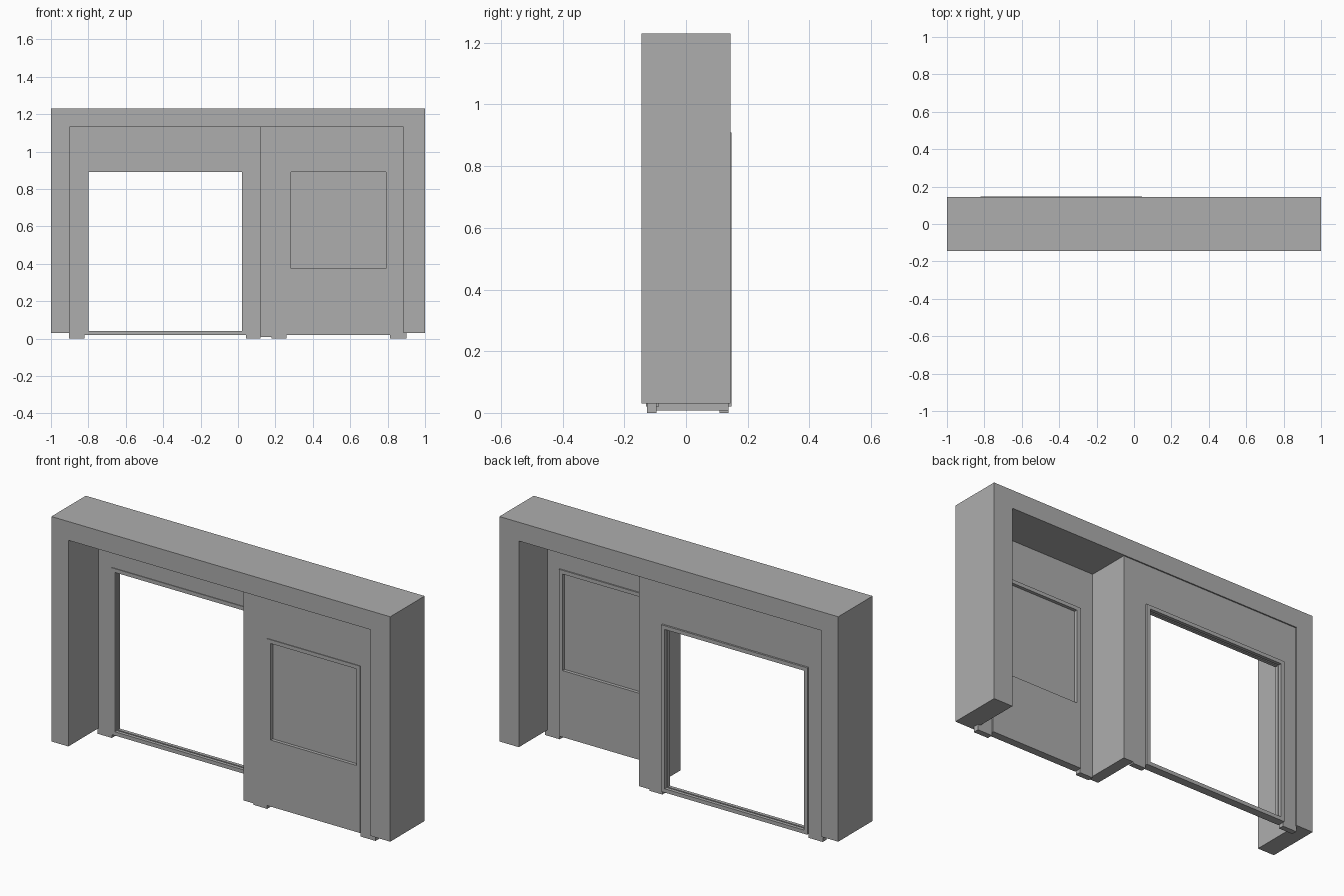
import bpy
import bmesh

default = bpy.data.objects.get("Cube")
if default:
    bpy.data.objects.remove(default, do_unlink=True)

# One plain grey for everything
GREY = (0.42, 0.42, 0.42, 1)
grey = bpy.data.materials.new("plain grey")
grey.use_nodes = True
grey.diffuse_color = GREY
grey.node_tree.nodes["Principled BSDF"].inputs["Base Color"].default_value = GREY


def extrude_outline(name, loops, y0, y1):
    """Solid from an (x, z) outline; a second loop of equal length makes a ring."""
    bm = bmesh.new()
    rows = [[[bm.verts.new((x, y, z)) for x, z in loop] for loop in loops] for y in (y0, y1)]
    n = len(loops[0])
    for i in range(n):
        j = (i + 1) % n
        for k in range(len(loops)):
            bm.faces.new((rows[0][k][i], rows[0][k][j], rows[1][k][j], rows[1][k][i]))
        if len(loops) == 2:
            for (outer, inner) in rows:
                bm.faces.new((outer[i], outer[j], inner[j], inner[i]))
    if len(loops) == 1:
        for row in rows:
            bm.faces.new(row[0])
    bmesh.ops.recalc_face_normals(bm, faces=bm.faces)
    mesh = bpy.data.meshes.new(name)
    bm.to_mesh(mesh)
    bm.free()
    mesh.materials.append(grey)
    obj = bpy.data.objects.new(name, mesh)
    bpy.context.collection.objects.link(obj)
    return obj


def rect(x0, x1, z0, z1):
    return [(x0, z0), (x1, z0), (x1, z1), (x0, z1)]


def arch(x0, x1, z0, z1, in0, in1, in_top):
    """Outline of an upside-down U: two legs joined by a lintel."""
    return [(x0, z0), (in0, z0), (in0, in_top), (in1, in_top),
            (in1, z0), (x1, z0), (x1, z1), (x0, z1)]


# Thick outer surround
extrude_outline("outer_surround", [arch(-1, 1, 0.03, 1.23, -0.9, 0.885, 1.13)], -0.145, 0.145)

# Thin walls, each with an opening down to the floor
HEAD = 0.91
extrude_outline("rear_wall", [arch(-0.904, 0.12, 0, 1.132, -0.82, 0.043, HEAD)], 0.108, 0.138)
extrude_outline("front_wall", [arch(0.18, 0.9, 0, 1.132, 0.26, 0.812, HEAD)], -0.126, -0.095)

# Wall joining the front and rear planes
extrude_outline("divider_wall", [rect(0.12, 0.18, 0.008, 1.132)], -0.126, 0.138)

# Frames set in the openings, built in layers to leave a glazing groove
GROOVE = 0.008


def layered_frame(name, outer, hole, y0, y1):
    a, b = y0 + (y1 - y0) * 0.42, y0 + (y1 - y0) * 0.58
    x0, x1, z0, z1 = hole
    wide = (x0 - GROOVE, x1 + GROOVE, z0 - GROOVE, z1 + GROOVE)
    for part, h, s, e in (("front", hole, y0, a), ("groove", wide, a, b), ("back", hole, b, y1)):
        extrude_outline(name + "_" + part, [rect(*outer), rect(*h)], s, e)


layered_frame("open_frame", (-0.82, 0.043, 0.02, HEAD), (-0.8, 0.022, 0.04, 0.89), 0.104, 0.148)
layered_frame("window_frame", (0.26, 0.812, 0.02, HEAD), (0.284, 0.79, 0.375, 0.89), -0.13, -0.088)

# Pane held in the window frame
extrude_outline("window_pane", [rect(0.277, 0.797, 0.368, 0.897)], -0.112, -0.106)
